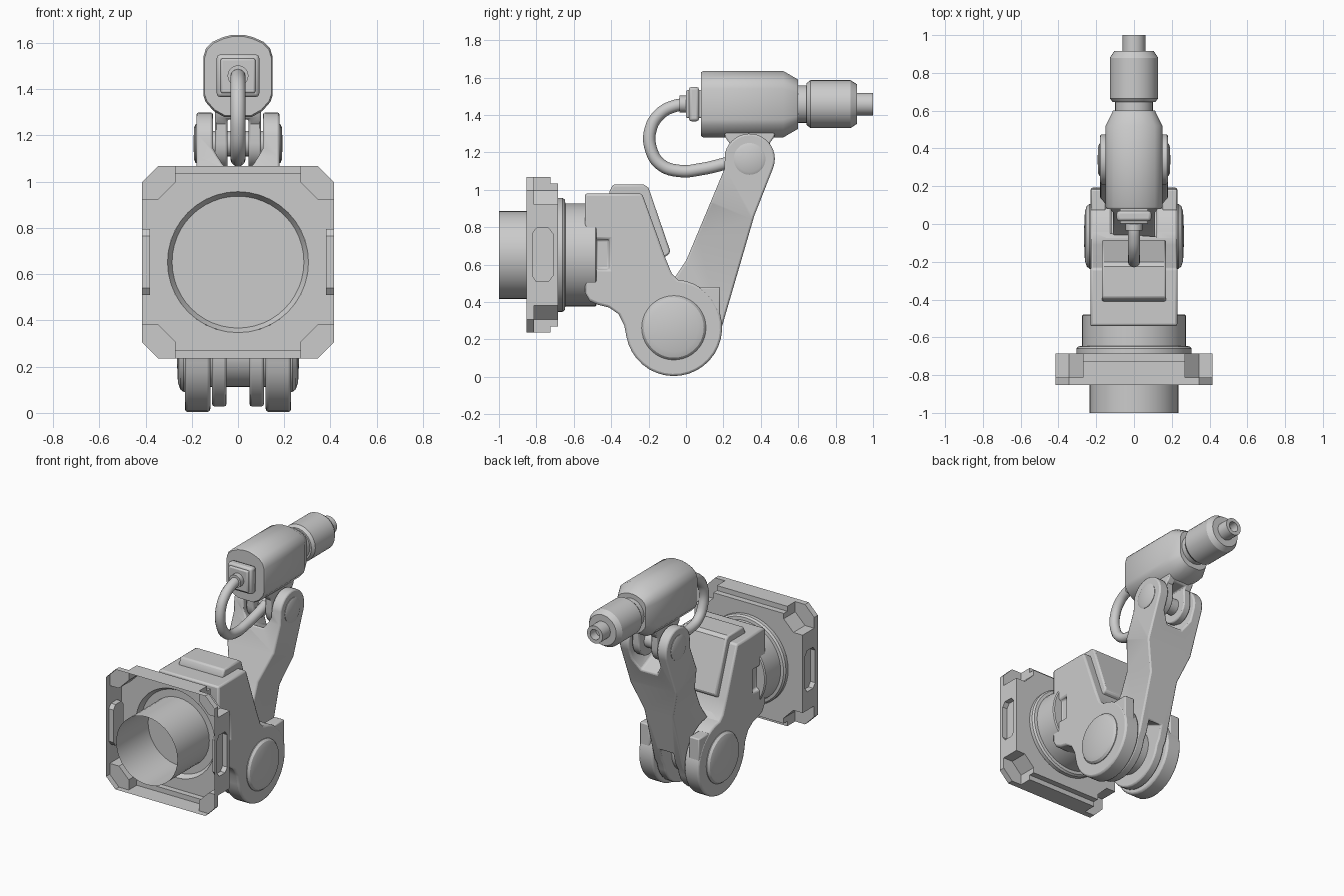
import bpy, bmesh, math
from mathutils import Matrix, Vector

if "Cube" in bpy.data.objects:
    bpy.data.objects.remove(bpy.data.objects["Cube"])

grey = bpy.data.materials.new("grey_metal")
grey.diffuse_color = (0.6, 0.6, 0.6, 1)
grey.use_nodes = True
grey.node_tree.nodes["Principled BSDF"].inputs["Base Color"].default_value = grey.diffuse_color


def finish(name, bm, bevel=0.0):
    bmesh.ops.remove_doubles(bm, verts=bm.verts, dist=1e-5)
    bmesh.ops.recalc_face_normals(bm, faces=bm.faces)
    me = bpy.data.meshes.new(name)
    bm.to_mesh(me)
    bm.free()
    me.materials.append(grey)
    ob = bpy.data.objects.new(name, me)
    bpy.context.collection.objects.link(ob)
    if bevel:
        add_bevel(ob, bevel)
    return ob


def add_bevel(ob, width):
    m = ob.modifiers.new("bevel", 'BEVEL')
    m.width, m.segments = width, 2
    m.limit_method, m.angle_limit = 'ANGLE', math.radians(40)


def place(axis, pos, u, v):
    return Vector((pos, u, v)) if axis == 'x' else Vector((u, pos, v))


def skin(bm, rings, cap=True):
    n = len(rings[0])
    for a, b in zip(rings, rings[1:]):
        for i in range(n):
            bm.faces.new((a[i], a[(i + 1) % n], b[(i + 1) % n], b[i]))
    if cap:
        bm.faces.new(rings[0])
        bm.faces.new(rings[-1])


# Extrude a profile along an axis through (position, scale) sections
def prism(name, pts, axis, sections, centre=(0, 0), bevel=0.0):
    bm = bmesh.new()
    cu, cv = centre
    skin(bm, [[bm.verts.new(place(axis, p, cu + (u - cu) * s, cv + (v - cv) * s))
               for u, v in pts] for p, s in sections])
    return finish(name, bm, bevel)


def slab(name, pts, axis, a, b, bevel=0.0):
    return prism(name, pts, axis, [(a, 1), (b, 1)], bevel=bevel)


def box(name, x, y, z, bevel=0.0):
    return slab(name, [(y[0], z[0]), (y[1], z[0]), (y[1], z[1]), (y[0], z[1])], 'x', *x, bevel=bevel)


# Revolve (radius, position) points around an axis
def lathe(name, pts, axis, centre, n=40, cap=True):
    bm = bmesh.new()
    ring = [(math.cos(2 * math.pi * i / n), math.sin(2 * math.pi * i / n)) for i in range(n)]
    skin(bm, [[bm.verts.new(place(axis, p, centre[0] + r * c, centre[1] + r * s))
               for c, s in ring] for r, p in pts], cap)
    return finish(name, bm)


def arc(c, r, a0, a1, n):
    return [(c[0] + r * math.cos(math.radians(a0 + (a1 - a0) * i / n)),
             c[1] + r * math.sin(math.radians(a0 + (a1 - a0) * i / n))) for i in range(n + 1)]


def cut(ob, *cutters):
    bpy.context.view_layer.objects.active = ob
    for c in cutters:
        c.hide_render = True
        m = ob.modifiers.new("cut", 'BOOLEAN')
        m.operation, m.object, m.solver = 'DIFFERENCE', c, 'EXACT'
        bpy.ops.object.modifier_apply(modifier=m.name)
        bpy.data.objects.remove(c)


PIVOT, ELBOW, CZ, HZ = (-0.065, 0.262), (0.34, 1.165), 0.652, 1.458

# Mounting plate: open-fronted shell with scooped corners and side pockets
W = 0.416
plate = slab("mounting_plate", [(sx * a, CZ + sz * b) for sx, sz, pair in
             ((1, 1, ((W, .345), (.345, W))), (-1, 1, ((.345, W), (W, .345))),
              (-1, -1, ((W, .345), (.345, W))), (1, -1, ((.345, W), (W, .345))))
             for a, b in pair], 'y', -0.852, -0.685)
for sx in (-1, 1):
    for sz in (-1, 1):
        corner = [(.27, .5), (.27, .345), (.345, .27), (.5, .27), (.5, .5)]
        cut(plate, slab("corner_cutter", [(sx * a, CZ + sz * b) for a, b in corner], 'y', -0.812, -0.6))
    pocket = [(-.822, .54), (-.8, .51), (-.735, .51), (-.712, .54),
              (-.712, .765), (-.735, .795), (-.8, .795), (-.822, .765)]
    cut(plate, slab("pocket_cutter", pocket, 'x', sx * 0.38, sx * 0.5))
    zs = sorted((CZ + sx * 0.382, CZ + sx * 0.5))
    cut(plate, box("step_cutter", (-.6, .6), (-.725, -.6), zs))
cut(plate, lathe("bore_cutter", [(.305, -.95), (.305, -.6)], 'y', (0, CZ)))
bm = bmesh.new()
bm.from_mesh(plate.data)
gone = [f for f in bm.faces if all(v.co.y < -.851 for v in f.verts)
        or all(math.hypot(v.co.x, v.co.z - CZ) < .31 for v in f.verts)]
bmesh.ops.delete(bm, geom=gone, context='FACES')
bm.to_mesh(plate.data)
bm.free()

# Collar and open tube behind and in front of the plate
lathe("collar", [(0, -.65), (.285, -.65), (.305, -.685), (.305, -.66), (.295, -.648),
                 (.275, -.645), (.275, -.485), (.268, -.478), (0, -.478)], 'y', (0, CZ), 48, False)
lathe("front_tube", [(.235, -1), (.235, -.65)], 'y', (0, CZ), 40, False)

# Main housing with two pivot lugs
housing = slab("housing", [(-.11, .635), (-.235, .98), (-.54, .98), (-.54, .45), (-.515, .405), (-.47, .385),
               (-.41, .37), (-.36, .335), (-.33, .275)] + arc(PIVOT, .258, 190, 445, 26) + [(-.075, .55)],
               'x', -.23, .23)
cut(housing, lathe("lug_slot_cutter", [(.285, -.12), (.285, .12)], 'x', PIVOT))
for s in (-1, 1):
    xs = sorted((s * .205, s * .3))
    cut(housing, box("notch_cutter", xs, (-.482, -.41), (.575, .735)))
    box("stop_tab", sorted((s * .15, s * .228)), (.07, .183), (.31, .48), .008)
    # Domed pivot caps
    lathe("pivot_cap", [(0, s * .19), (.172, s * .19), (.172, s * .235), (.16, s * .25),
                        (.13, s * .26), (0, s * .266)], 'x', PIVOT, 40, False)
    lathe("elbow_cap", [(0, s * .15), (.085, s * .15), (.085, s * .183), (.07, s * .19),
                        (0, s * .193)], 'x', ELBOW, 32, False)
add_bevel(housing, .012)
slab("housing_cover", [(-.41, .96), (-.41, .99), (-.39, 1.028), (-.225, 1.028), (-.2, 1.01), (-.085, .675),
     (-.09, .655), (-.125, .635), (-.24, .95)], 'x', -.17, .17, .01)
lathe("pivot_pin", [(.15, -.21), (.15, .21)], 'x', PIVOT)

# Swinging arm: narrow at the pivot, forked at the elbow
arm = slab("arm", arc(ELBOW, .135, -20, 165, 18) + [(.205, 1.11), (.13, .93), (0, .62), (-.04, .56)]
           + arc(PIVOT, .235, 95, 350, 24) + [(.19, .26), (.365, .86)], 'x', -.18, .18)
tilt = math.atan2(ELBOW[0] - PIVOT[0], ELBOW[1] - PIVOT[1])
frame = Matrix.Translation((0, *PIVOT)) @ Matrix.Rotation(-tilt, 4, 'X')


def arm_cutter(pts):
    c = slab("arm_cutter", pts, 'y', -.5, .5)
    c.data.transform(frame)
    return c


for s in (-1, 1):
    cut(arm, arm_cutter([(s * a, t) for a, t in ((.112, -.4), (.112, .5), (.18, .7), (.3, .7), (.3, -.4))]))
cut(arm, arm_cutter([(-.108, 1.3), (-.108, .92), (-.06, .84), (.06, .84), (.108, .92), (.108, 1.3)]),
    arm_cutter([(-.05, -.4), (.05, -.4), (.05, .19), (-.05, .19)]))
add_bevel(arm, .01)

# Tool head bracket inside the fork
bracket = slab("head_bracket", [(.2, 1.33), (.21, 1.28), (.232, 1.25)] + arc(ELBOW, .11, 180, 360, 14)
               + [(.448, 1.25), (.47, 1.28), (.485, 1.33)], 'x', -.1, .1)
cut(bracket, box("bracket_slot_cutter", (-.045, .045), (.1, .6), (1, 1.27)))
add_bevel(bracket, .008)
lathe("elbow_pin", [(.055, -.17), (.055, .17)], 'x', ELBOW, 24)

# Tool head with tapered rear end
half = [(.06, 1.28), (.105, 1.305), (.14, 1.345), (.15, 1.375), (.15, 1.54), (.138, 1.578),
        (.11, 1.605), (.065, 1.625), (.025, 1.635)]
prism("tool_head", half + [(-x, z) for x, z in reversed(half)], 'y',
      [(.08, .96), (.092, 1), (.52, 1), (.6, .74)], (0, HZ))
lathe("barrel", [(0, .59), (.1, .59), (.1, .645), (.112, .645), (.128, .665), (.128, .88), (.105, .915),
                 (.06, .915), (.06, 1), (.035, 1), (.035, .94), (0, .94)], 'y', (0, HZ), 32, False)

# Cable socket on the front of the head
box("socket_base", (-.075, .075), (0, .1), (HZ - .075, HZ + .075), .008)
box("socket_block", (-.092, .092), (.015, .07), (HZ - .092, HZ + .092), .015)
lathe("cable_plug", [(.045, -.035), (.045, .02)], 'y', (0, HZ), 24)

# Looping cable
curve = bpy.data.curves.new("cable", 'CURVE')
curve.dimensions, curve.bevel_depth, curve.bevel_resolution, curve.use_fill_caps = '3D', .033, 4, True
path = [(.01, 1.458), (-.06, 1.448), (-.14, 1.405), (-.19, 1.32), (-.188, 1.22), (-.135, 1.135),
        (-.03, 1.1), (.08, 1.11), (.19, 1.135), (.3, 1.17)]
sp = curve.splines.new('BEZIER')
sp.bezier_points.add(len(path) - 1)
for p, (y, z) in zip(sp.bezier_points, path):
    p.co = (0, y, z)
    p.handle_left_type = p.handle_right_type = 'AUTO'
sp.resolution_u = 6
curve.materials.append(grey)
cable = bpy.data.objects.new("cable", curve)
bpy.context.collection.objects.link(cable)

# Smooth shading with sharp edges kept
for ob in bpy.data.objects:
    ob.select_set(ob.type == 'MESH')
    if ob.type == 'MESH':
        bpy.context.view_layer.objects.active = ob
bpy.ops.object.shade_smooth_by_angle(angle=math.radians(32))
